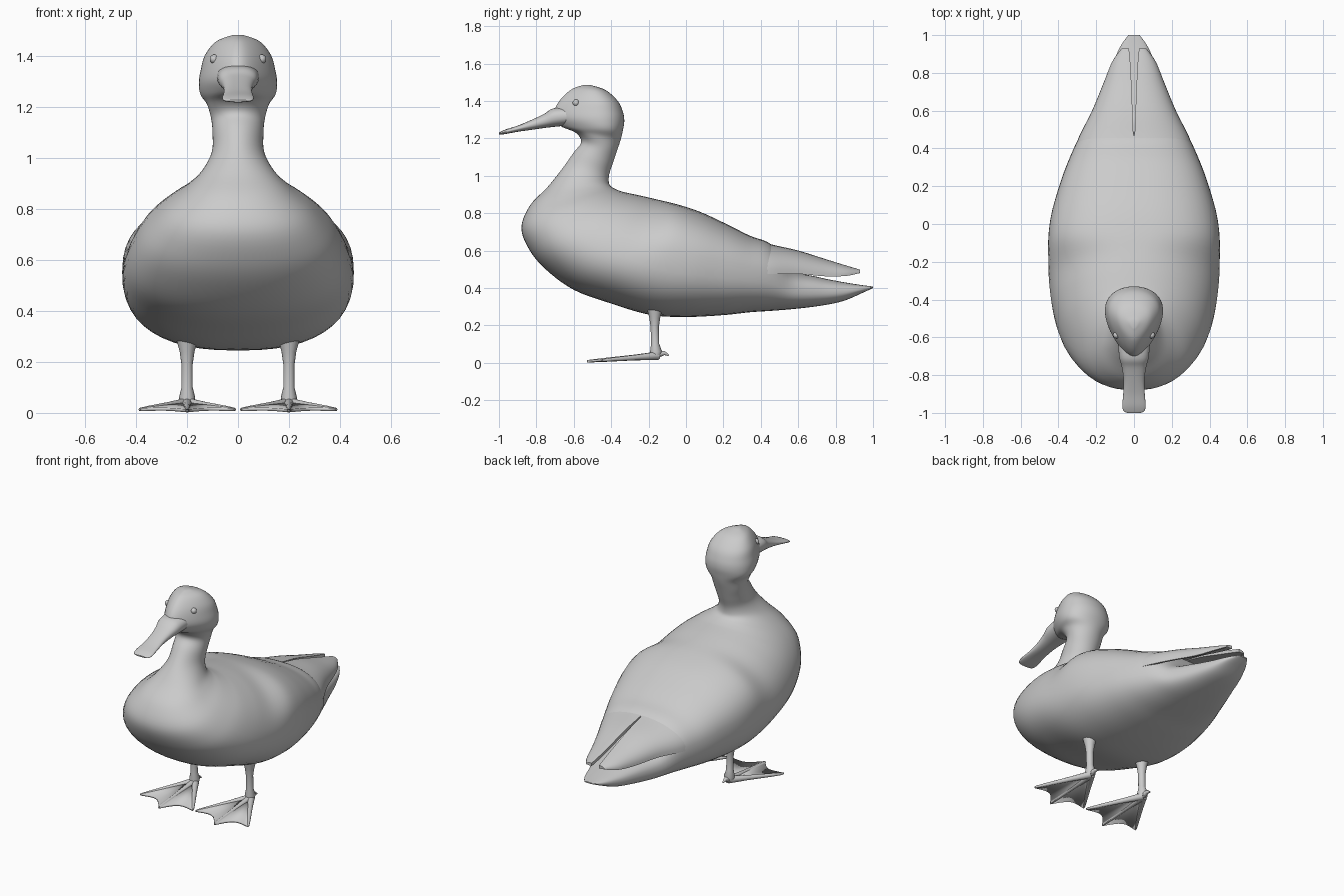
import bpy, bmesh, math
from mathutils import Vector

if "Cube" in bpy.data.objects:
    bpy.data.objects.remove(bpy.data.objects["Cube"])


def make_object(name, verts, faces, mirror=False, angle=40):
    mesh = bpy.data.meshes.new(name)
    mesh.from_pydata([tuple(v) for v in verts], [], faces)
    bm = bmesh.new()
    bm.from_mesh(mesh)
    bmesh.ops.recalc_face_normals(bm, faces=bm.faces)
    bm.to_mesh(mesh)
    bm.free()
    ob = bpy.data.objects.new(name, mesh)
    bpy.context.collection.objects.link(ob)
    if mirror:
        ob.modifiers.new("Mirror", "MIRROR").use_mirror_merge = False
    bpy.ops.object.select_all(action="DESELECT")
    ob.select_set(True)
    bpy.context.view_layer.objects.active = ob
    bpy.ops.object.shade_smooth_by_angle(angle=math.radians(angle))
    return ob


def loft(name, rings, mirror=False, angle=40):
    n = len(rings[0])
    verts = [v for r in rings for v in r]
    faces = [(i * n + j, i * n + (j + 1) % n, (i + 1) * n + (j + 1) % n, (i + 1) * n + j)
             for i in range(len(rings) - 1) for j in range(n)]
    faces += [tuple(range(n)), tuple(range(len(verts) - n, len(verts)))]
    return make_object(name, verts, faces, mirror, angle)


def spline(rows, steps=5):
    """Catmull-Rom interpolation of rows of numbers."""
    out = []
    for i in range(len(rows) - 1):
        a, b, c, d = rows[max(i - 1, 0)], rows[i], rows[i + 1], rows[min(i + 2, len(rows) - 1)]
        for s in range(steps):
            t = s / steps
            out.append([q + .5 * t * (r - p + t * (2*p - 5*q + 4*r - s4 + t * (3*(q - r) + s4 - p)))
                        for p, q, r, s4 in zip(a, b, c, d)])
    return out + [list(rows[-1])]


def power(v, n):
    return math.copysign(abs(v) ** (2 / n), v)


def section(row, count=48):
    """Ring spanning front/under point to back/top point: w half width, e egg shape, n squareness."""
    fy, fz, by, bz, w, e, n = row
    ring = []
    for k in range(count):
        a = 2 * math.pi * k / count
        t = power(math.cos(a), n)
        x = w * power(math.sin(a), n) * (1 - e * t)
        ring.append((x, (fy + by) / 2 + t * (fy - by) / 2, (fz + bz) / 2 + t * (fz - bz) / 2))
    return ring


# Body: one skin from crown, down the neck, round the breast and back to the tail
head = [(-.55, 1.485, -.51, 1.485, .018), (-.61, 1.463, -.43, 1.458, .08),
        (-.665, 1.415, -.365, 1.40, .122), (-.70, 1.36, -.337, 1.34, .138),
        (-.705, 1.31, -.33, 1.29, .145), (-.67, 1.265, -.338, 1.24, .138)]
neck = [(-.59, 1.23, -.35, 1.19, .12), (-.56, 1.18, -.37, 1.13, .105),
        (-.60, 1.125, -.39, 1.07, .10), (-.66, 1.04, -.41, 1.01, .103)]
body = [(-.74, .94, -.413, .968, .14), (-.835, .84, -.403, .945, .20),
        (-.88, .72, -.38, .93, .28), (-.835, .60, -.35, .918, .345),
        (-.745, .495, -.32, .91, .39), (-.60, .39, -.25, .895, .425),
        (-.41, .32, -.15, .872, .445)]
rear = [(-.195, .257, -.04, .845, .455), (0, .245, .08, .805, .44),
        (.20, .255, .22, .74, .393), (.34, .27, .34, .68, .345),
        (.46, .278, .46, .63, .29), (.58, .288, .56, .50, .225),
        (.72, .305, .70, .46, .165), (.84, .33, .82, .435, .12),
        (.94, .372, .93, .417, .075), (1.0, .40, 1.0, .408, .03)]
rows = ([(*r, .38, 2.0) for r in head] + [(*r, .05, 2.0) for r in neck]
        + [(*r, -.12, 2.2) for r in body] + [(*r, 0, 2.45) for r in rear])
loft("body", [section(r) for r in spline(rows)])

# Bill
bill = [(-.62, 1.27, -.62, 1.37, .085), (-.70, 1.262, -.71, 1.36, .078),
        (-.76, 1.255, -.76, 1.33, .064), (-.83, 1.245, -.83, 1.297, .055),
        (-.90, 1.235, -.90, 1.268, .057), (-.96, 1.224, -.96, 1.249, .062),
        (-.99, 1.22, -.99, 1.236, .055), (-1.0, 1.222, -1.0, 1.23, .035)]
loft("bill", [section((*r, 0, 2.3), 32) for r in spline(bill)])

# Folded wing tips: thin curved shells over the tail
wing = [(.36, 0, .66, .325, .475), (.46, .003, .632, .292, .475), (.60, .008, .60, .222, .475),
        (.75, .014, .553, .16, .462), (.86, .02, .519, .115, .465), (.93, .027, .498, .065, .48)]
wing_rings = []
for y, xin, top, w, edge in spline(wing):
    ring = []
    for thick, order in ((0, range(13)), (.02, range(12, -1, -1))):
        for k in order:
            a = math.pi / 2 * k / 12
            ring.append((xin + (w - xin - thick * .6) * power(math.sin(a), 2.3), y,
                         edge + (top - edge - thick) * power(math.cos(a), 2.3)))
    wing_rings.append(ring)
loft("wing_tips", wing_rings, mirror=True)


def tube(name, points, radii, mirror=True, count=16):
    pts = [Vector(p) for p in points]
    rings = []
    for i, p in enumerate(pts):
        d = (pts[min(i + 1, len(pts) - 1)] - pts[max(i - 1, 0)]).normalized()
        u = d.orthogonal().normalized()
        v = d.cross(u)
        rings.append([p + radii[i] * (u * math.cos(2 * math.pi * k / count)
                                      + v * math.sin(2 * math.pi * k / count)) for k in range(count)])
    return loft(name, rings, mirror)


# Legs
tube("legs", [(.2, -.165, .03), (.2, -.16, .06), (.2, -.165, .10), (.2, -.167, .19),
              (.2, -.167, .24), (.2, -.167, .30)], [.026, .032, .022, .022, .029, .045])

# Toes
tips = [(.01, -.45, .013), (.2, -.53, .008), (.388, -.45, .013)]
ankle = Vector((.2, -.15, .038))
for label, tip in zip(("inner", "middle", "outer"), tips):
    tip = Vector(tip)
    tube(label + "_toes", [ankle.lerp(tip, t) for t in (0, .35, .8, .97, 1)],
         [.022, .015, .010, .007, .003])
tube("hind_toes", [(.2, -.15, .045), (.2, -.115, .052), (.2, -.092, .04)], [.018, .011, .004])

# Webs with scalloped front edge
rim = []
for a, b in zip(tips, tips[1:]):
    for k in range(9):
        t = k / 8
        p = Vector(a).lerp(Vector(b), t)
        rim.append(p.lerp(ankle, .14 * math.sin(math.pi * t)))
web = make_object("webs", [ankle] + rim, [(0, i, i + 1) for i in range(1, len(rim))], mirror=True)
solid = web.modifiers.new("Solidify", "SOLIDIFY")
solid.thickness = .012
solid.offset = 0

# Eyes
for side, label in ((1, "left"), (-1, "right")):
    bpy.ops.mesh.primitive_uv_sphere_add(segments=20, ring_count=12, radius=.018,
                                         location=(side * .093, -.588, 1.39))
    bpy.context.object.name = label + "_eye"
    bpy.ops.object.shade_smooth()
